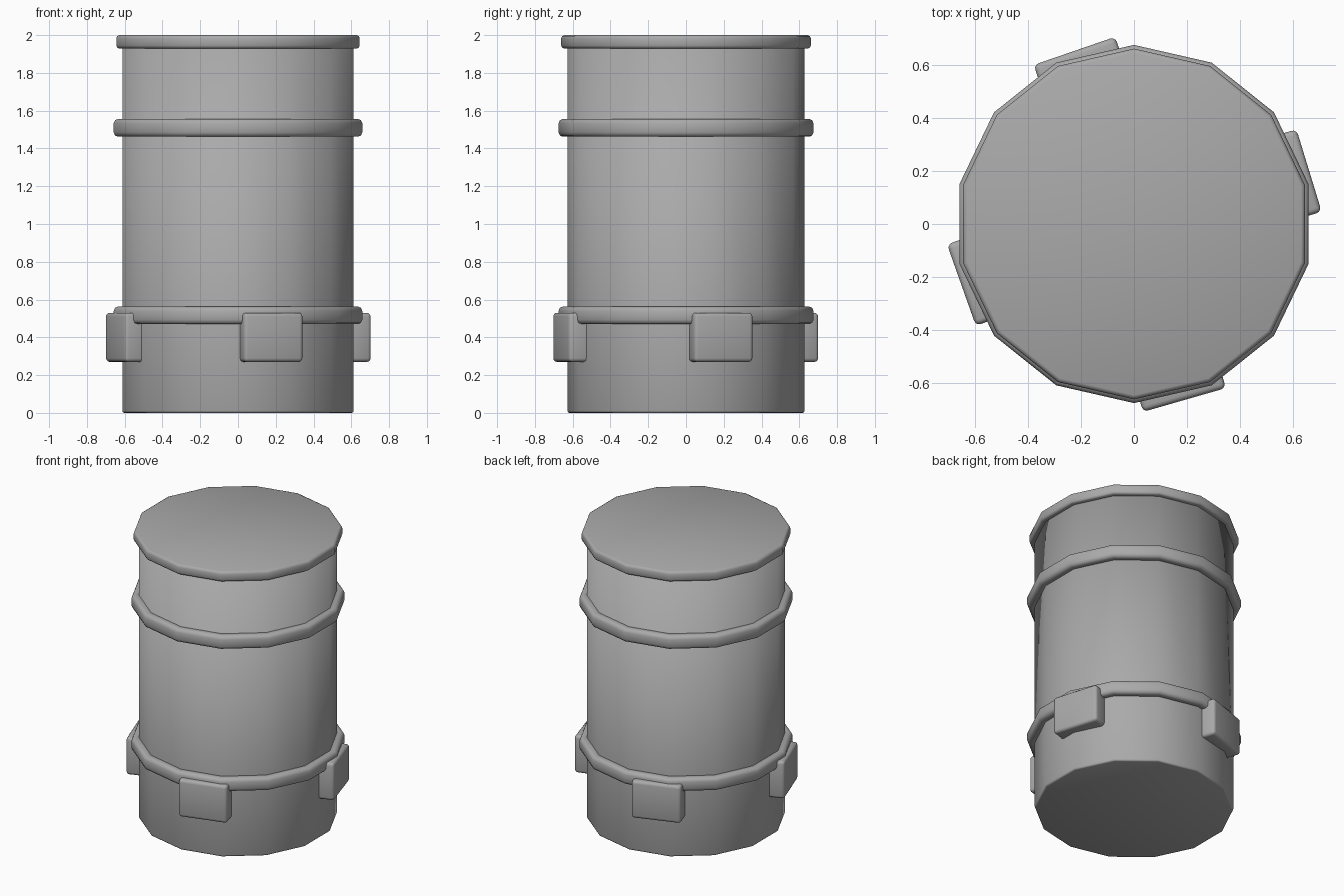
import bpy, bmesh, math
from mathutils import Matrix, Vector

if "Cube" in bpy.data.objects:
    bpy.data.objects.remove(bpy.data.objects["Cube"])

SIDES = 14
metal = bpy.data.materials.new("grey_metal")
metal.diffuse_color = (0.4, 0.4, 0.4, 1)
metal.use_nodes = True
metal.node_tree.nodes["Principled BSDF"].inputs["Base Color"].default_value = metal.diffuse_color


def finish(name, bm):
    bmesh.ops.recalc_face_normals(bm, faces=bm.faces)
    for f in bm.faces:
        f.smooth = True
    me = bpy.data.meshes.new(name)
    bm.to_mesh(me)
    bm.free()
    me.materials.append(metal)
    ob = bpy.data.objects.new(name, me)
    bpy.context.collection.objects.link(ob)
    return ob


def lathe(name, profile, closed=False):
    """Spin (radius, z) points into a 14-sided solid, capped or as a closed ring."""
    bm = bmesh.new()
    rows = []
    for r, z in profile:
        rows.append([bm.verts.new((r * math.sin(2 * math.pi * i / SIDES),
                                   r * math.cos(2 * math.pi * i / SIDES), z))
                     for i in range(SIDES)])
    pairs = list(zip(rows, rows[1:]))
    if closed:
        pairs.append((rows[-1], rows[0]))
    else:
        bm.faces.new(rows[0])
        bm.faces.new(rows[-1])
    for a, b in pairs:
        for i in range(SIDES):
            j = (i + 1) % SIDES
            bm.faces.new((a[i], a[j], b[j], b[i]))
    return finish(name, bm)


# Drum body
lathe("drum_body", [(0.617, 0), (0.625, 0.003), (0.628, 0.012),
                    (0.628, 1.95)])

# Lid with rounded rim
lathe("lid", [(0.61, 1.93), (0.648, 1.93), (0.656, 1.934), (0.661, 1.945),
              (0.661, 1.982), (0.656, 1.995), (0.645, 2.0)])

# Two rounded hoops
for name, lo, hi in (("lower_hoop", 0.47, 0.563), ("upper_hoop", 1.462, 1.556)):
    lathe(name, [(0.61, lo), (0.652, lo), (0.668, lo + 0.007), (0.675, lo + 0.023),
                 (0.675, hi - 0.023), (0.668, hi - 0.007), (0.652, hi), (0.61, hi)],
          closed=True)

# Four bevelled blocks around the lower hoop
for n, deg in enumerate((17, 109, 199.5, 286)):
    bm = bmesh.new()
    bmesh.ops.create_cube(bm, size=1, matrix=Matrix.Diagonal((0.13, 0.325, 0.26, 1)))
    bmesh.ops.bevel(bm, geom=bm.edges[:], offset=0.02, segments=3, profile=0.5,
                    affect='EDGES')
    bm.transform(Matrix.Rotation(math.radians(deg), 4, 'Z')
                 @ Matrix.Translation(Vector((0.625, 0, 0.4))))
    finish(f"block_{n + 1}", bm)
